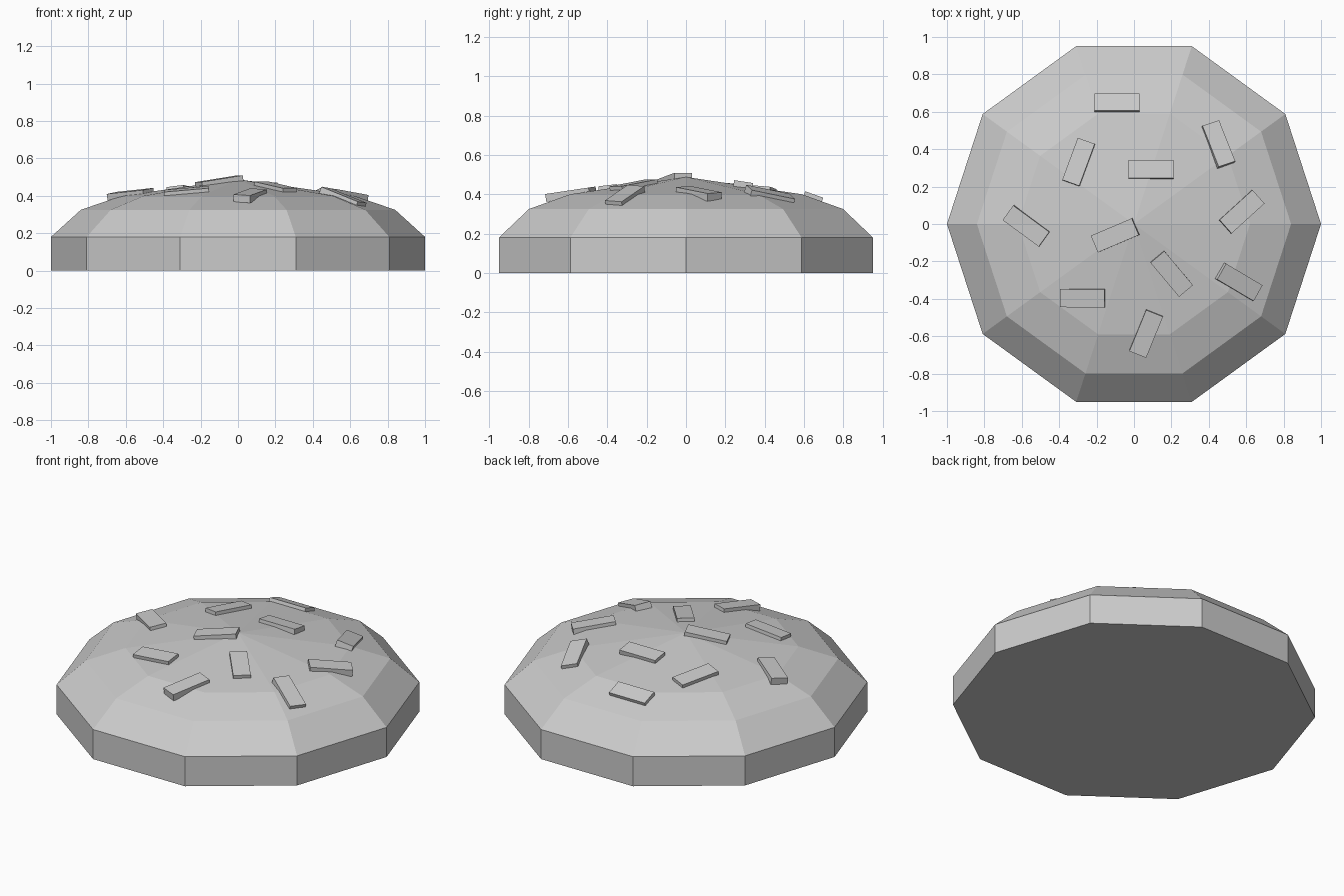
import bpy, bmesh, math
from mathutils import Vector, Matrix
from mathutils.bvhtree import BVHTree

if "Cube" in bpy.data.objects:
    bpy.data.objects.remove(bpy.data.objects["Cube"])

SIDES = 10


def add_object(name, bm):
    bmesh.ops.recalc_face_normals(bm, faces=bm.faces)
    mesh = bpy.data.meshes.new(name)
    bm.to_mesh(mesh)
    obj = bpy.data.objects.new(name, mesh)
    bpy.context.collection.objects.link(obj)
    return obj


# Ten-sided domed bun, stacked from (radius, height) rings
bm = bmesh.new()
rings = []
for r, z in [(1.0, 0.0), (1.0, 0.18), (0.84, 0.325), (0.62, 0.40)]:
    rings.append([bm.verts.new((r * math.cos(math.tau * i / SIDES),
                                r * math.sin(math.tau * i / SIDES), z))
                  for i in range(SIDES)])
apex = bm.verts.new((0, 0, 0.488))
bm.faces.new(list(reversed(rings[0])))
for low, high in zip(rings, rings[1:]):
    for i in range(SIDES):
        j = (i + 1) % SIDES
        bm.faces.new((low[i], low[j], high[j], high[i]))
for i in range(SIDES):
    bm.faces.new((rings[-1][i], rings[-1][(i + 1) % SIDES], apex))
add_object("bun_top", bm)
surface = BVHTree.FromBMesh(bm)
bm.free()

# Seeds: x, y, turn in degrees; each lies flat on the facet beneath it
seeds = [
    (-0.09, 0.645, 0), (-0.295, 0.33, 70), (0.09, 0.29, 0),
    (0.45, 0.425, -70), (0.575, 0.065, 42), (0.56, -0.31, -30),
    (0.20, -0.265, -50), (0.065, -0.585, 68), (-0.275, -0.395, 0),
    (-0.10, -0.06, 23), (-0.575, -0.01, -36),
]
for n, (x, y, turn) in enumerate(seeds, 1):
    hit, normal, _, _ = surface.ray_cast(Vector((x, y, 2)), Vector((0, 0, -1)))
    tilt = Vector((0, 0, 1)).rotation_difference(normal).to_matrix().to_4x4()
    bm = bmesh.new()
    bmesh.ops.create_cube(bm, size=1, matrix=Matrix.Diagonal((0.24, 0.097, 0.04, 1)))
    seed = add_object(f"seed_{n}", bm)
    bm.free()
    seed.matrix_world = (Matrix.Translation(hit) @ tilt
                         @ Matrix.Rotation(math.radians(turn), 4, 'Z'))
